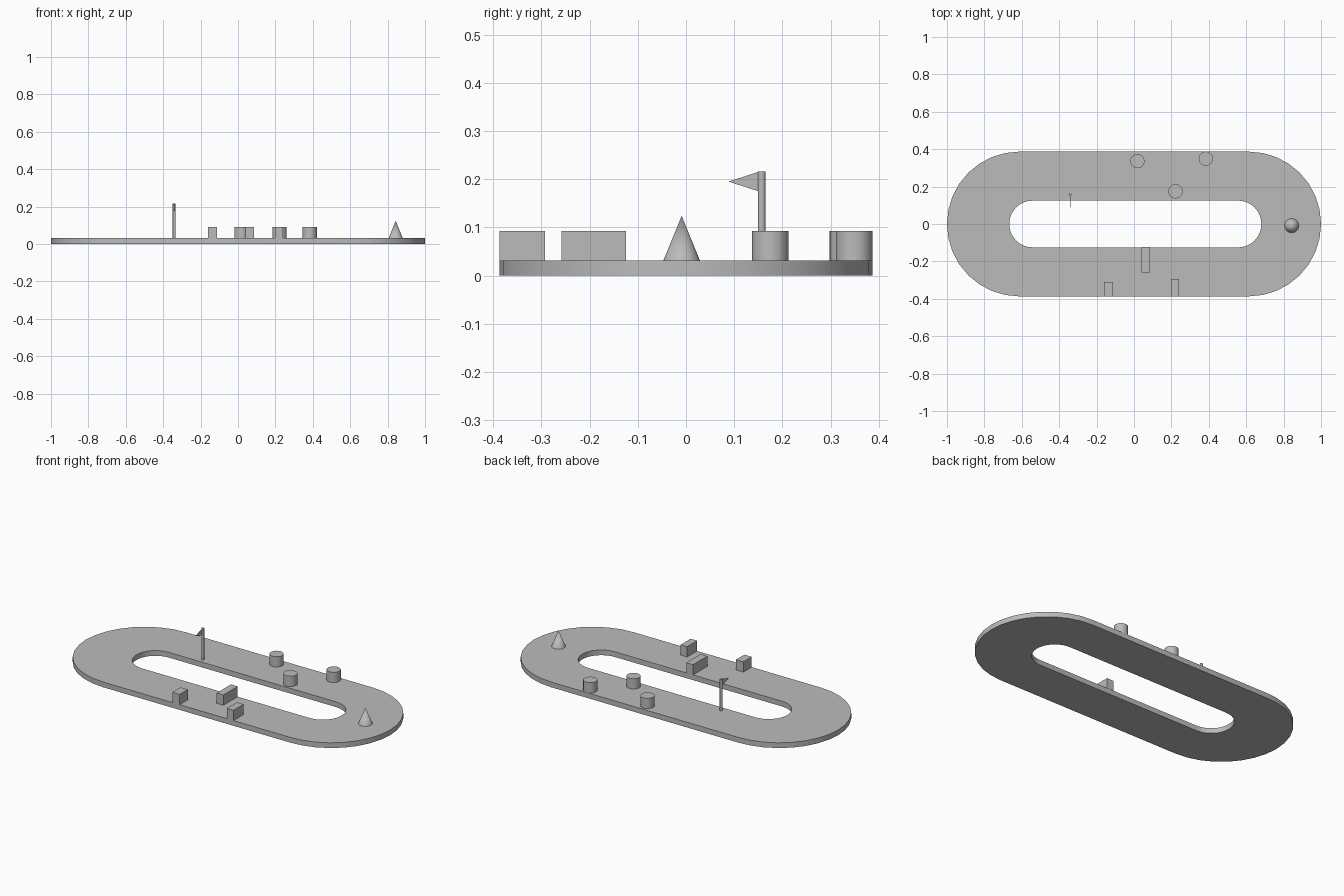
import bpy, bmesh
from math import sin, cos, pi, radians

if "Cube" in bpy.data.objects:
    bpy.data.objects.remove(bpy.data.objects["Cube"], do_unlink=True)

GREY = (0.5, 0.5, 0.5, 1)
grey = bpy.data.materials.new("plain grey")
grey.use_nodes = True
grey.diffuse_color = GREY
grey.node_tree.nodes["Principled BSDF"].inputs["Base Color"].default_value = GREY

DECK = 0.031    # height of the track surface
TOP = 0.092     # height of the posts and blocks


def add_object(name, bm, smooth=False):
    bmesh.ops.recalc_face_normals(bm, faces=bm.faces)
    mesh = bpy.data.meshes.new(name)
    bm.to_mesh(mesh)
    bm.free()
    mesh.materials.append(grey)
    obj = bpy.data.objects.new(name, mesh)
    bpy.context.collection.objects.link(obj)
    if smooth:
        bpy.ops.object.select_all(action='DESELECT')
        obj.select_set(True)
        bpy.context.view_layer.objects.active = obj
        bpy.ops.object.shade_smooth_by_angle(angle=radians(30))
    return obj


def stadium(half_straight, radius, cx=0, steps=16):
    """Outline of a rounded slot, counter-clockwise."""
    points = []
    for side, start in ((1, -pi / 2), (-1, pi / 2)):
        for i in range(steps + 1):
            a = start + pi * i / steps
            points.append((cx + side * half_straight + radius * cos(a), radius * sin(a)))
    return points


def round_part(name, x, y, z0, z1, r0, r1):
    bm = bmesh.new()
    bmesh.ops.create_cone(bm, cap_ends=True, segments=32, radius1=r0, radius2=r1, depth=z1 - z0)
    bmesh.ops.translate(bm, verts=bm.verts, vec=(x, y, (z0 + z1) / 2))
    bmesh.ops.remove_doubles(bm, verts=bm.verts, dist=1e-5)
    return add_object(name, bm, smooth=True)


def block(name, x0, x1, y0, y1):
    bm = bmesh.new()
    bmesh.ops.create_cube(bm, size=1)
    bmesh.ops.scale(bm, verts=bm.verts, vec=(x1 - x0, y1 - y0, TOP - DECK))
    bmesh.ops.translate(bm, verts=bm.verts,
                        vec=((x0 + x1) / 2, (y0 + y1) / 2, (DECK + TOP) / 2))
    return add_object(name, bm)


# Oval track: four matching loops joined into a ring
outer = stadium(0.613, 0.387)
inner = stadium(0.549, 0.125, cx=0.007)
bm = bmesh.new()
loops = [[bm.verts.new((x, y, z)) for x, y in outline]
         for outline, z in ((outer, 0), (outer, DECK), (inner, DECK), (inner, 0))]
count = len(outer)
for k in range(4):
    a, b = loops[k], loops[(k + 1) % 4]
    for i in range(count):
        j = (i + 1) % count
        bm.faces.new((a[i], a[j], b[j], b[i]))
add_object("track", bm, smooth=True)

# Round posts on the back straight
for i, (x, y) in enumerate(((0.018, 0.336), (0.384, 0.349), (0.222, 0.175))):
    round_part(f"round_post_{i + 1}", x, y, DECK, TOP, 0.038, 0.038)

# Blocks on the front straight
block("front_block_right", -0.16, -0.112, -0.387, -0.31)
block("front_block_left", 0.198, 0.241, -0.387, -0.293)
block("inner_block", 0.041, 0.085, -0.258, -0.124)

# Cone on the left bend
round_part("cone", 0.843, -0.009, DECK, 0.124, 0.038, 0)

# Flag pole and its pennant
POLE_X, POLE_Y = -0.341, 0.157
round_part("flag_pole", POLE_X, POLE_Y, DECK, 0.216, 0.008, 0.008)
bm = bmesh.new()
profile = ((POLE_Y - 0.004, 0.216), (POLE_Y - 0.004, 0.174), (0.088, 0.195))
face = bm.faces.new([bm.verts.new((POLE_X - 0.0015, y, z)) for y, z in profile])
extruded = bmesh.ops.extrude_face_region(bm, geom=[face])["geom"]
bmesh.ops.translate(bm, vec=(0.003, 0, 0),
                    verts=[g for g in extruded if isinstance(g, bmesh.types.BMVert)])
add_object("pennant", bm)
